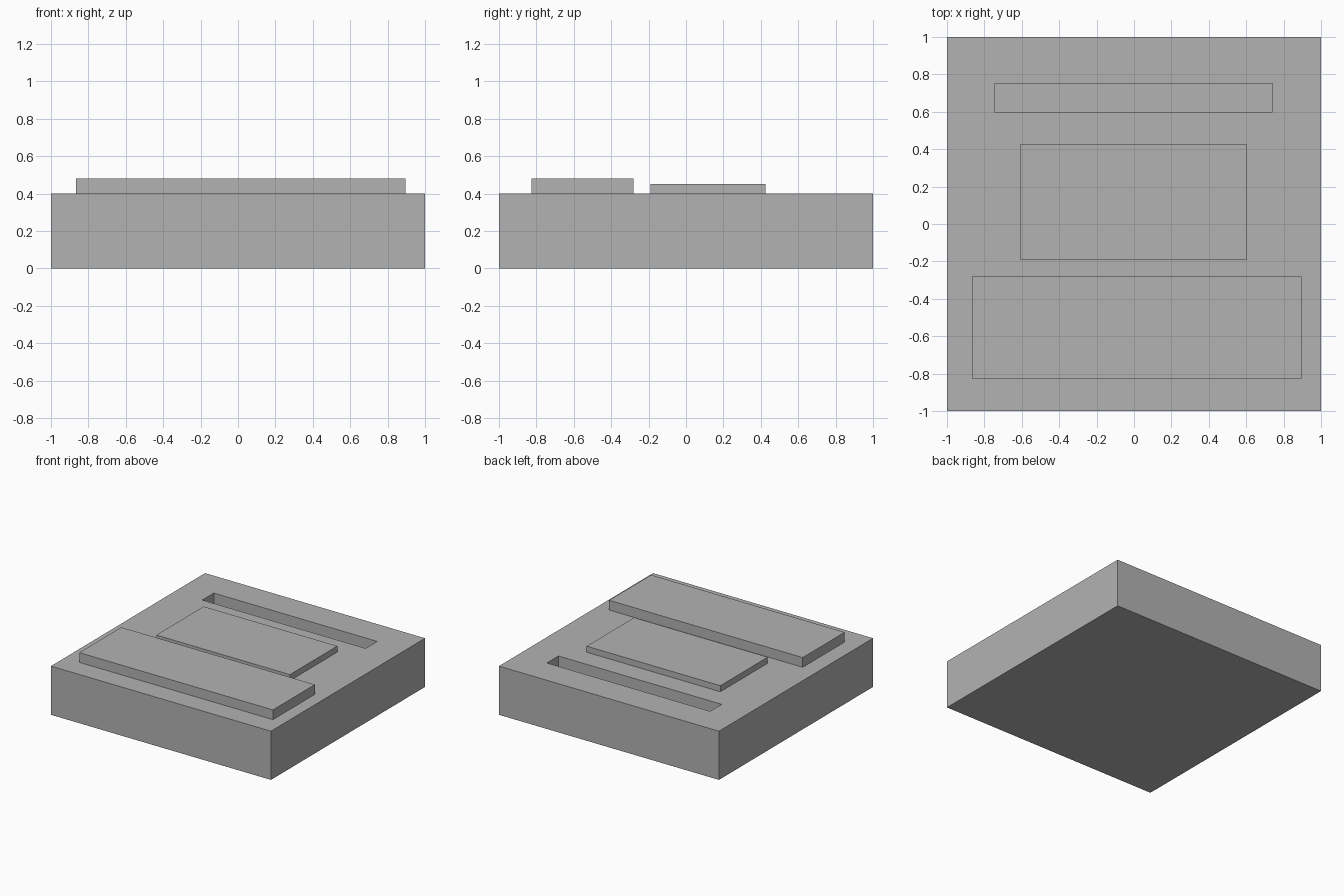
import bpy

cube = bpy.data.objects.get("Cube")
if cube:
    bpy.data.objects.remove(cube, do_unlink=True)

# Single grey finish
grey = bpy.data.materials.new("plain grey")
grey.use_nodes = True
GREY = (0.45, 0.45, 0.45, 1)
grey.diffuse_color = GREY
grey.node_tree.nodes["Principled BSDF"].inputs["Base Color"].default_value = GREY


def box(name, low, high):
    """Axis-aligned box between two opposite corners."""
    centre = [(a + b) / 2 for a, b in zip(low, high)]
    bpy.ops.mesh.primitive_cube_add(size=1, location=centre)
    ob = bpy.context.object
    ob.name = name
    ob.scale = [b - a for a, b in zip(low, high)]
    bpy.ops.object.transform_apply(location=False, rotation=False, scale=True)
    ob.data.materials.append(grey)
    return ob


TOP = 0.4

# Square base block
base = box("base_block", (-1, -1, 0), (1, 1, TOP))

# Raised plates on top
box("front_raised_bar", (-0.865, -0.825, TOP), (0.895, -0.28, 0.48))
box("centre_raised_plate", (-0.61, -0.19, TOP), (0.605, 0.425, 0.45))

# Long slot sunk into the rear of the base
cutter = box("slot_cutter", (-0.745, 0.6, 0.2), (0.74, 0.75, 0.6))
cutter.hide_render = True
cut = base.modifiers.new("rear_slot", 'BOOLEAN')
cut.operation = 'DIFFERENCE'
cut.solver = 'EXACT'
cut.object = cutter
bpy.ops.object.select_all(action='DESELECT')
bpy.context.view_layer.objects.active = base
base.select_set(True)
bpy.ops.object.modifier_apply(modifier=cut.name)
bpy.data.objects.remove(cutter, do_unlink=True)
